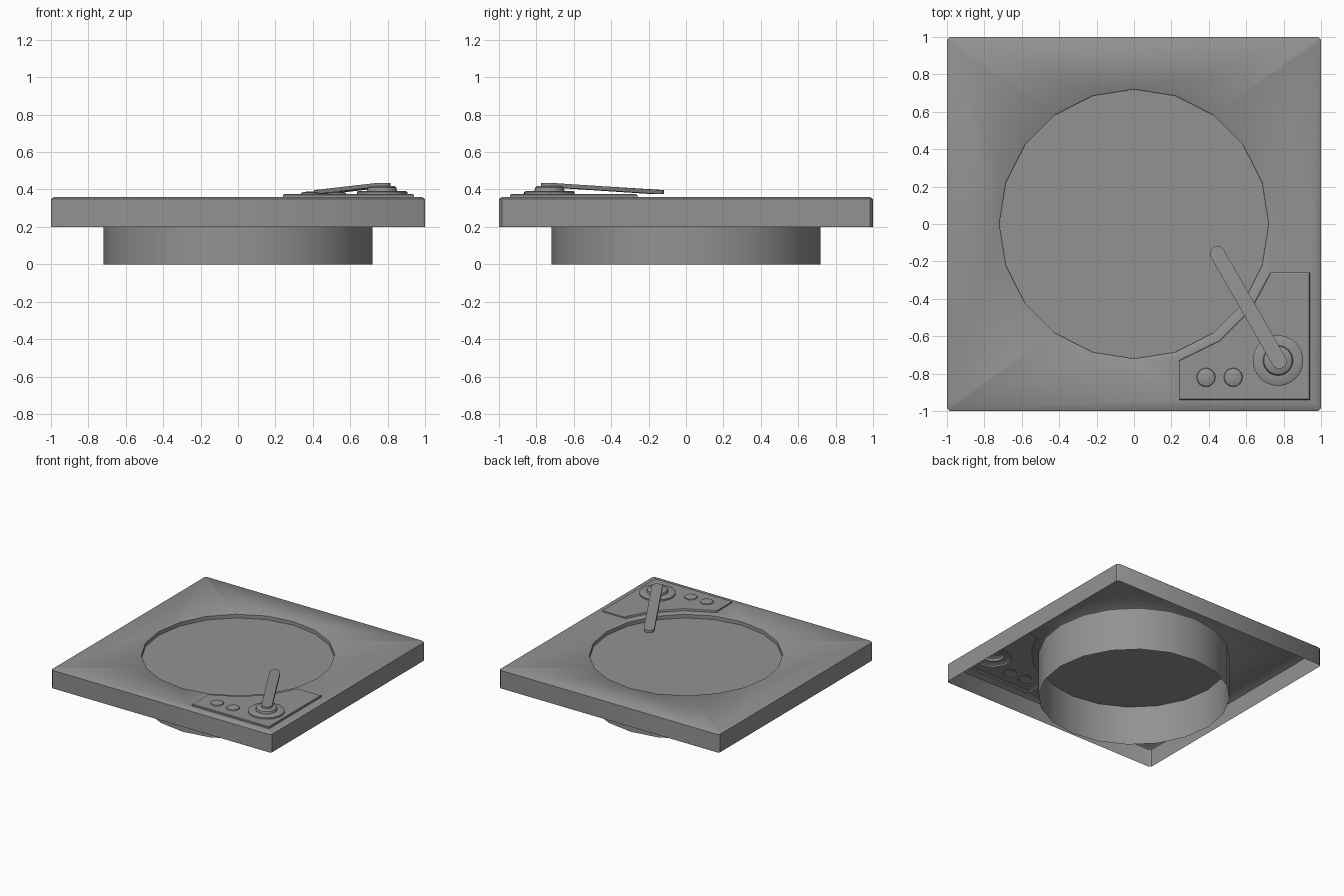
import bpy, bmesh, math
from mathutils import Vector

cube = bpy.data.objects.get("Cube")
if cube:
    bpy.data.objects.remove(cube, do_unlink=True)

GREY = (0.29, 0.29, 0.29, 1)
mat = bpy.data.materials.new("mid_grey")
mat.use_nodes = True
mat.diffuse_color = GREY
mat.node_tree.nodes["Principled BSDF"].inputs["Base Color"].default_value = GREY


def circle(r, z, n, cx=0, cy=0):
    return [(cx + r * math.cos(2 * math.pi * i / n),
             cy + r * math.sin(2 * math.pi * i / n), z) for i in range(n)]


def square(s, z, c=0.015):
    """Square outline of half-size s with clipped corners."""
    t = s - c
    return [(s, -t, z), (s, t, z), (t, s, z), (-t, s, z),
            (-s, t, z), (-s, -t, z), (-t, -s, z), (t, -s, z)]


def add_loop(bm, pts):
    return [bm.verts.new(p) for p in pts]


def loop_edges(bm, verts):
    pairs = zip(verts, verts[1:] + verts[:1])
    return [bm.edges.get(p) or bm.edges.new(p) for p in pairs]


def loft(bm, outlines):
    """Skin equal-count outlines; returns the vertex loops."""
    loops = [add_loop(bm, o) for o in outlines]
    for a, b in zip(loops, loops[1:]):
        for i in range(len(a)):
            j = (i + 1) % len(a)
            bm.faces.new((a[i], a[j], b[j], b[i]))
    return loops


def fill(bm, *loops):
    """Flat fill of the first loop with the others as holes."""
    edges = [e for l in loops for e in loop_edges(bm, l)]
    bmesh.ops.triangle_fill(bm, edges=edges, use_beauty=True, normal=(0, 0, 1))


def finish(bm, name, angle=45):
    bmesh.ops.recalc_face_normals(bm, faces=bm.faces)
    if sum(f.normal.z * f.calc_area() for f in bm.faces) < -1e-5:
        bmesh.ops.reverse_faces(bm, faces=bm.faces)
    me = bpy.data.meshes.new(name)
    bm.to_mesh(me)
    bm.free()
    me.materials.append(mat)
    me.polygons.foreach_set("use_smooth", [True] * len(me.polygons))
    me.set_sharp_from_angle(angle=math.radians(angle))
    ob = bpy.data.objects.new(name, me)
    bpy.context.collection.objects.link(ob)


TOP, PANEL = 0.36, 0.375
R, SIDES = 0.72, 20
panel = [(0.24, -0.94), (0.94, -0.94), (0.94, -0.26), (0.73, -0.26),
         (0.625, -0.455), (0.455, -0.625), (0.24, -0.73)]
centre = Vector((0.66, -0.68))


def panel_outline(z, scale=1.0):
    return [(*(centre + (Vector(p) - centre) * scale), z) for p in panel]


# Plinth: open shell with bevelled rim, round opening and panel cut-out
bm = bmesh.new()
rim = loft(bm, [square(1, 0.2), square(1, 0.348), square(0.985, TOP)])
hole = loft(bm, [circle(R, TOP - 0.005, SIDES), circle(R + 0.006, TOP, SIDES)])
cut = add_loop(bm, panel_outline(TOP))
fill(bm, rim[-1], hole[-1], cut)
finish(bm, "plinth")

# Well: round wall running down to the ground, open below
bm = bmesh.new()
loft(bm, [circle(R, 0, SIDES), circle(R, TOP - 0.005, SIDES)])
finish(bm, "well_wall")

# Platter: flat disc slightly below the rim
bm = bmesh.new()
fill(bm, add_loop(bm, circle(R, 0.325, SIDES)))
finish(bm, "platter")

# Control panel: raised plate, hollow below its fittings
knobs = {"left_knob": (0.385, -0.82), "right_knob": (0.53, -0.82)}
pivot = (0.77, -0.73)
bm = bmesh.new()
sides = loft(bm, [panel_outline(TOP), panel_outline(PANEL - 0.004),
                  panel_outline(PANEL, 0.985)])
holes = [add_loop(bm, circle(0.05, PANEL, 24, *c)) for c in knobs.values()]
holes.append(add_loop(bm, circle(0.135, PANEL, 32, *pivot)))
fill(bm, sides[-1], *holes)
finish(bm, "control_panel", 30)


def turned(name, profile, c, n):
    """Stepped round fitting, open below."""
    bm = bmesh.new()
    rings = loft(bm, [circle(r, PANEL + h, n, *c) for r, h in profile])
    fill(bm, rings[-1])
    finish(bm, name, 40)


# Low domed knobs
for name, c in knobs.items():
    turned(name, [(0.05, 0), (0.047, 0.007), (0.036, 0.011), (0.015, 0.014)], c, 24)

# Stepped arm base
turned("arm_base", [(0.135, 0), (0.135, 0.012), (0.125, 0.018), (0.08, 0.018),
                    (0.076, 0.036), (0.066, 0.043)], pivot, 32)

# Arm: flat round-ended bar sloping down over the platter
start, end = Vector((0.777, -0.735)), Vector((0.445, -0.157))
along = (end - start).normalized()
across = Vector((-along.y, along.x))


def arm_outline(drop):
    pts = []
    for c, z, sign in ((start, 0.435, -1), (end, 0.397, 1)):
        for i in range(9):
            a = math.pi * (i / 8 - 0.5)
            p = c + sign * 0.04 * (along * math.cos(a) + across * math.sin(a))
            pts.append((p.x, p.y, z - drop))
    return pts


bm = bmesh.new()
low, high = loft(bm, [arm_outline(0.022), arm_outline(0)])
bm.faces.new(low[::-1])
bm.faces.new(high)
finish(bm, "arm")
